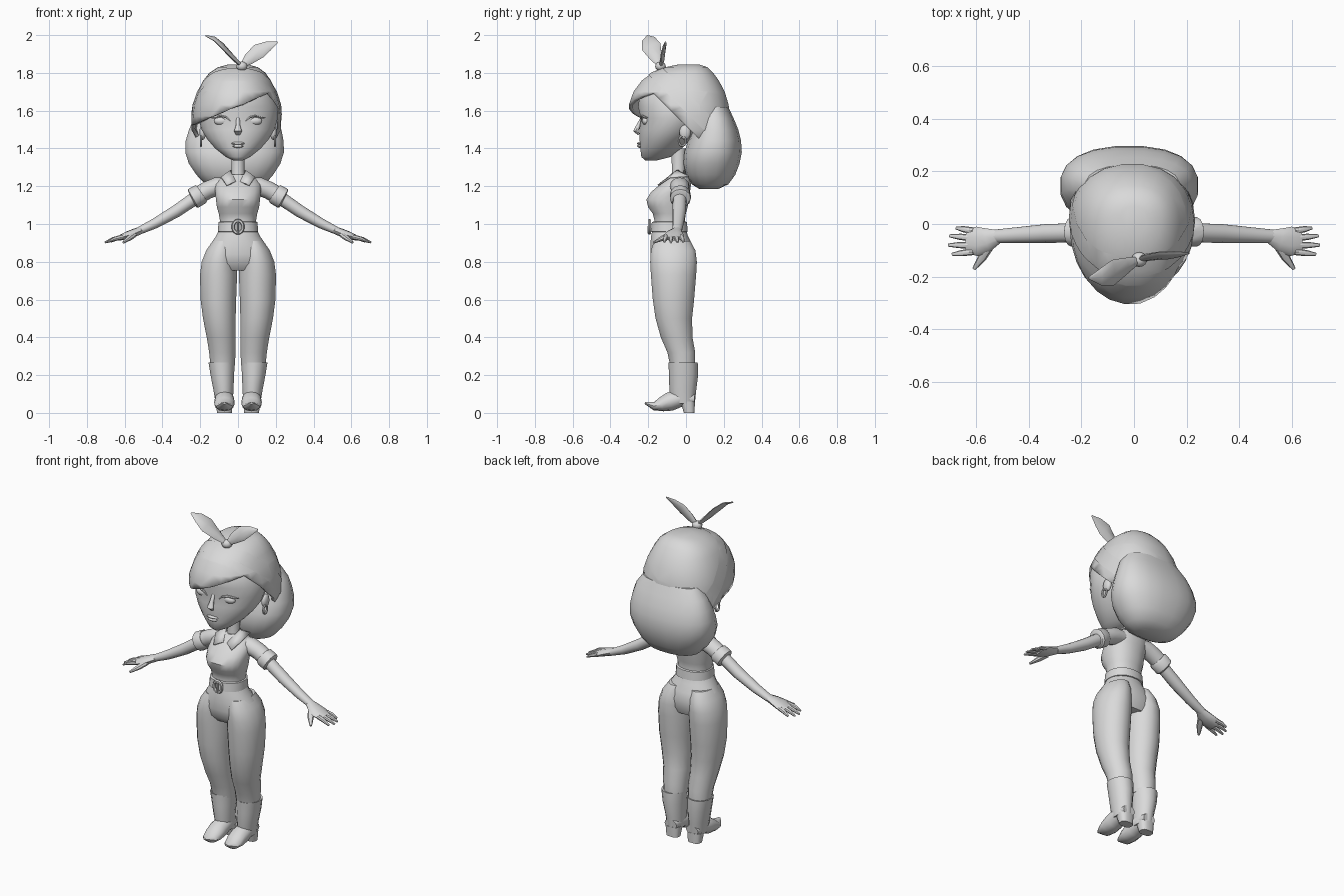
import bpy, bmesh, math
from mathutils import Vector, Matrix

grey = bpy.data.materials.new("plain grey")
grey.diffuse_color = (0.7, 0.7, 0.7, 1)


def finish(name, bm, mirror=False):
    bmesh.ops.recalc_face_normals(bm, faces=bm.faces)
    me = bpy.data.meshes.new(name)
    bm.to_mesh(me)
    bm.free()
    ob = bpy.data.objects.new(name, me)
    bpy.context.collection.objects.link(ob)
    me.materials.append(grey)
    if mirror:
        ob.modifiers.new("mirror", 'MIRROR').use_mirror_merge = False
    return ob


def skin(bm, loops):
    rows = [[bm.verts.new(p) for p in loop] for loop in loops]
    n = len(rows[0])
    for a, b in zip(rows, rows[1:]):
        for i in range(n):
            j = (i + 1) % n
            bm.faces.new((a[i], a[j], b[j], b[i]))
    bm.faces.new(rows[0])
    bm.faces.new(rows[-1])


def spow(v, e):
    return math.copysign(abs(v) ** e, v)


def stack(rings, seg=20, e=1.0, taper=0.0):
    """Horizontal rounded rings: (z, centre x, half width, front y, back y)."""
    bm = bmesh.new()
    loops = []
    for z, cx, rx, y0, y1 in rings:
        loop = []
        for i in range(seg):
            a = 2 * math.pi * (i + 0.5) / seg
            s, c = spow(math.sin(a), e), spow(math.cos(a), e)
            loop.append((cx + rx * c * (1 + taper * s), (y0 + y1) / 2 + (y1 - y0) / 2 * s, z))
        loops.append(loop)
    skin(bm, loops)
    return bm


def tube(path, hint=(0, 0, 1), seg=10):
    """Oval rings along a path: (point, half width, half height)."""
    bm = bmesh.new()
    pts = [Vector(p[0]) for p in path]
    loops = []
    for k, (p, (_, ru, rv)) in enumerate(zip(pts, path)):
        t = (pts[min(k + 1, len(pts) - 1)] - pts[max(k - 1, 0)]).normalized()
        u = t.cross(Vector(hint)).normalized()
        v = u.cross(t)
        loops.append([p + u * ru * math.cos(a) + v * rv * math.sin(a)
                      for a in (2 * math.pi * i / seg for i in range(seg))])
    skin(bm, loops)
    return bm


def ball(name, centre, size, mirror=False):
    bm = bmesh.new()
    m = Matrix.Translation(centre) @ Matrix.Diagonal((*size, 1))
    bmesh.ops.create_uvsphere(bm, u_segments=14, v_segments=8, radius=1, matrix=m)
    return finish(name, bm, mirror)


def hoop(name, centre, ru, rv, thick, side=False, mirror=False):
    bm = bmesh.new()
    rows = []
    for i in range(16):
        a = 2 * math.pi * i / 16
        row = []
        for j in range(6):
            b = 2 * math.pi * j / 6
            r = thick * math.cos(b)
            flat, deep = (ru + r) * math.cos(a), thick * math.sin(b)
            off = (deep, flat) if side else (flat, deep)
            row.append(bm.verts.new(Vector(centre) + Vector((*off, (rv + r) * math.sin(a)))))
        rows.append(row)
    for i in range(16):
        for j in range(6):
            p, q, k = rows[i], rows[(i + 1) % 16], (j + 1) % 6
            bm.faces.new((p[j], p[k], q[k], q[j]))
    return finish(name, bm, mirror)


def cut(bm, co, no, **kw):
    bmesh.ops.bisect_plane(bm, geom=bm.verts[:] + bm.edges[:] + bm.faces[:],
                           plane_co=co, plane_no=no, **kw)


# head and face
finish("head", stack([
    (1.335, 0, .022, -.215, -.16), (1.355, 0, .065, -.237, -.08), (1.40, 0, .122, -.243, -.02),
    (1.45, 0, .165, -.247, .03), (1.50, 0, .195, -.248, .08), (1.56, 0, .212, -.24, .1),
    (1.62, 0, .213, -.255, .12), (1.70, 0, .185, -.245, .12), (1.78, 0, .11, -.17, .1)], 24))
finish("nose", tube([((0, -.228, 1.57), .009, .008), ((0, -.252, 1.52), .012, .012),
                     ((0, -.266, 1.492), .021, .014), ((0, -.25, 1.474), .012, .006)], (0, -1, 0)))
ball("upper_lip", (0, -.245, 1.427), (.037, .014, .008))
ball("lower_lip", (0, -.244, 1.412), (.03, .015, .009))
ball("eye", (.086, -.212, 1.545), (.043, .022, .023), True)
finish("eyelid", tube([((.04, -.236, 1.543), .003, .003), ((.062, -.238, 1.565), .006, .006),
                       ((.092, -.231, 1.572), .007, .006), ((.122, -.215, 1.564), .006, .006),
                       ((.147, -.203, 1.562), .002, .002)], seg=6), True)
ball("ear", (.187, -.005, 1.485), (.018, .03, .04), True)
hoop("earring", (.196, -.02, 1.44), .018, .026, .006, True, True)

# hair cap with a slanted fringe
CAP = [(1.845, 0, .05, -.04, .07), (1.83, 0, .105, -.11, .115), (1.80, -.003, .148, -.18, .145),
       (1.76, -.005, .177, -.235, .175), (1.70, -.005, .207, -.28, .207), (1.63, -.006, .23, -.305, .228),
       (1.57, -.008, .236, -.298, .232), (1.50, -.01, .235, -.27, .235), (1.44, -.01, .21, -.22, .2)]
bm = stack(CAP, 24, .9, .1)
cut(bm, (0, 0, 1.625), (-.42, 0, 1))
cut(bm, (0, 0, 1.52), (0, 1, 1))
gone = []
for f in bm.faces:
    c = f.calc_center_median()
    if (c.z < 1.625 + .42 * c.x and c.y + c.z < 1.52) or len(f.verts) > 8 and c.z < 1.5:
        gone.append(f)
bmesh.ops.delete(bm, geom=gone, context='FACES')
cap = finish("hair_cap", bm)
shell = cap.modifiers.new("thickness", 'SOLIDIFY')
shell.thickness = .02

# scarf band over the cap
bm = stack(CAP, 24, .9, .1)
cut(bm, (0, 0, 1.59), (0, 1, 1), clear_inner=True)
cut(bm, (0, 0, 1.70), (0, 1, 1), clear_outer=True)
for v in bm.verts:
    v.co = Vector((0, 0, 1.55)) + (v.co - Vector((0, 0, 1.55))) * 1.012
finish("scarf_band", bm)

# full hair at the nape
finish("hair_bun", stack([
    (1.185, -.015, .10, .07, .17), (1.21, -.015, .16, .03, .225), (1.26, -.017, .205, .0, .262),
    (1.32, -.018, .245, -.015, .285), (1.38, -.018, .264, -.01, .297), (1.44, -.018, .262, .01, .293),
    (1.50, -.015, .247, .03, .278), (1.56, -.01, .225, .05, .253), (1.62, -.006, .18, .06, .225)], 20, .85))

# scarf knot and ends
ball("scarf_knot", (.02, -.135, 1.835), (.03, .028, .025))
finish("scarf_end_left", tube([
    ((.02, -.135, 1.835), .012, .01), ((-.03, -.16, 1.885), .034, .012), ((-.08, -.185, 1.94), .052, .01),
    ((-.125, -.2, 1.98), .035, .008), ((-.172, -.205, 1.997), .004, .003)], (.55, -.25, .8), 8))
finish("scarf_end_right", tube([
    ((.02, -.135, 1.835), .012, .01), ((.06, -.125, 1.875), .032, .012), ((.11, -.12, 1.915), .042, .01),
    ((.16, -.115, 1.942), .028, .008), ((.21, -.11, 1.962), .004, .003)], (.2, -.9, .45), 8))

# neck, shirt, collar
finish("neck", stack([(1.2, 0, .045, -.09, .0), (1.28, 0, .035, -.075, -.005), (1.4, 0, .037, -.08, .0)], 12))
finish("shirt", stack([
    (.97, 0, .098, -.175, .0), (1.02, 0, .097, -.168, -.005), (1.055, 0, .103, -.177, .0),
    (1.09, 0, .113, -.202, .01), (1.13, 0, .118, -.211, .015), (1.17, 0, .122, -.185, .022),
    (1.21, 0, .122, -.138, .028), (1.24, 0, .1, -.105, .02), (1.262, 0, .05, -.085, .005)], 20, .9))
bm = bmesh.new()
front = [bm.verts.new(p) for p in ((.012, -.125, 1.228), (.06, -.15, 1.208), (.09, -.088, 1.25), (.042, -.05, 1.285))]
back = [bm.verts.new(p) for p in ((0, .018, 1.285), (0, .035, 1.25), (.075, .012, 1.255))]
bm.faces.new(front)
bm.faces.new((front[3], front[2], back[2]))
bm.faces.new((front[3], back[2], back[1], back[0]))
collar = finish("collar", bm, True)
collar.modifiers.new("thickness", 'SOLIDIFY').thickness = .008

# sleeves, arms and hands
finish("sleeve", tube([((.06, -.035, 1.205), .05, .04), ((.11, -.033, 1.2), .052, .048),
                       ((.16, -.03, 1.18), .049, .047), ((.22, -.03, 1.147), .047, .046)], seg=12), True)
finish("sleeve_cuff", tube([((.192, -.03, 1.162), .05, .05), ((.198, -.03, 1.158), .055, .055),
                            ((.238, -.03, 1.135), .056, .056), ((.244, -.03, 1.132), .048, .048)], seg=12), True)
finish("arm", tube([((.2, -.033, 1.155), .036, .036), ((.33, -.036, 1.066), .036, .033),
                    ((.44, -.042, 1.003), .03, .027), ((.525, -.047, .963), .026, .02)], seg=12), True)
finish("palm", tube([((.515, -.047, .967), .026, .02), ((.555, -.06, .951), .045, .022),
                     ((.595, -.066, .937), .056, .02), ((.635, -.065, .923), .047, .013)]), True)
for label, y0, tip in (("little_finger", -.026, (.675, -.015, .906)), ("ring_finger", -.053, (.7, -.045, .903)),
                       ("middle_finger", -.08, (.705, -.08, .902)), ("index_finger", -.105, (.69, -.115, .905))):
    base = Vector((.61, y0, .932))
    tip = Vector(tip)
    finish(label, tube([(base, .013, .013), (base.lerp(tip, .55) + Vector((0, 0, .004)), .012, .011),
                        (tip, .006, .005)], seg=8), True)
finish("thumb", tube([((.55, -.085, .945), .018, .016), ((.575, -.125, .925), .017, .014),
                      ((.607, -.17, .902), .007, .006)], seg=8), True)

# belt and buckle
finish("belt", stack([(.957, 0, .1, -.18, .004), (.96, 0, .108, -.187, .01),
                      (1.01, 0, .104, -.182, .006), (1.013, 0, .096, -.172, .0)], 20, .9))
hoop("buckle", (0, -.193, .985), .026, .033, .009)
finish("buckle_bar", tube([((0, -.196, 1.02), .006, .006), ((0, -.199, .95), .006, .006)], (0, -1, 0), 6))

# trousers
finish("hips", stack([
    (.975, 0, .098, -.178, .0), (.935, 0, .118, -.186, .012), (.89, 0, .15, -.19, .035),
    (.84, 0, .175, -.19, .045), (.79, 0, .185, -.18, .04), (.755, 0, .16, -.15, .025)], 20, .95))
finish("trouser_leg", stack([
    (.91, .075, .06, -.17, .025), (.86, .09, .08, -.188, .052), (.8, .101, .093, -.192, .06),
    (.73, .103, .1, -.188, .056), (.6, .104, .096, -.178, .045), (.5, .099, .088, -.163, .034),
    (.4, .089, .078, -.135, .036), (.32, .083, .071, -.1, .05), (.25, .081, .066, -.085, .05)], 16), True)

# boots
finish("boot_shaft", stack([
    (.265, .087, .062, -.08, .05), (.268, .087, .071, -.093, .062), (.2, .083, .064, -.09, .064),
    (.12, .077, .054, -.088, .054), (.05, .073, .047, -.075, .047)], 14), True)
finish("boot_foot", tube([
    ((.072, .045, .075), .04, .03), ((.072, -.02, .08), .05, .045), ((.072, -.085, .06), .054, .05),
    ((.072, -.13, .045), .053, .038), ((.072, -.17, .036), .044, .022), ((.072, -.218, .052), .008, .005)],
    seg=12), True)
finish("boot_heel", stack([(.0, .072, .04, -.012, .046), (.06, .073, .046, -.03, .048)], 12, .7), True)

# smooth shading with crisp edges
bpy.ops.object.select_all(action='SELECT')
bpy.context.view_layer.objects.active = cap
bpy.ops.object.shade_smooth_by_angle(angle=math.radians(42))
